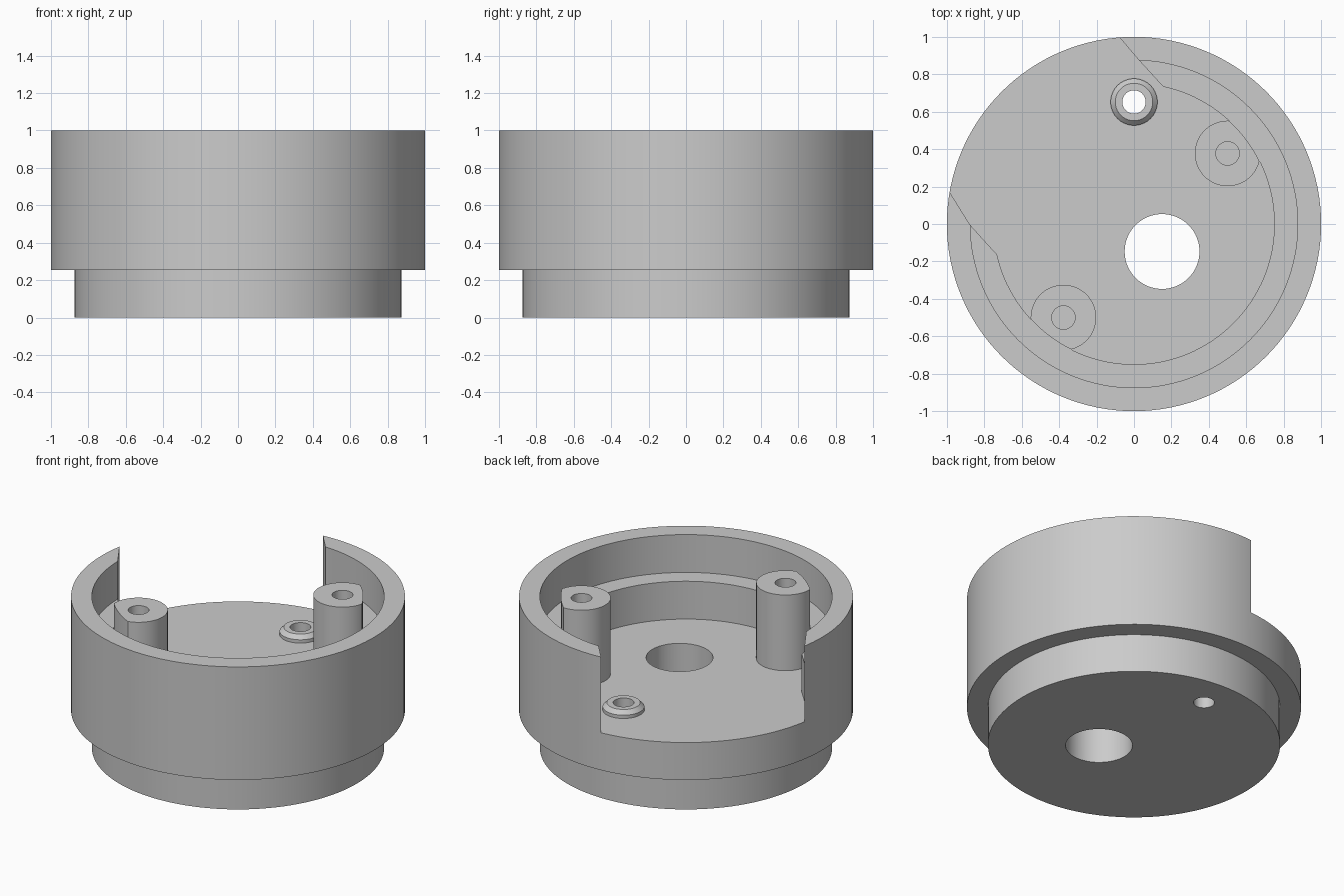
import bpy, bmesh, math

if "Cube" in bpy.data.objects:
    bpy.data.objects.remove(bpy.data.objects["Cube"])

grey = bpy.data.materials.new("plain grey")
grey.diffuse_color = (0.6, 0.6, 0.6, 1)
grey.use_nodes = True
grey.node_tree.nodes["Principled BSDF"].inputs["Base Color"].default_value = grey.diffuse_color


def finish(bm, name):
    bmesh.ops.recalc_face_normals(bm, faces=bm.faces[:])
    mesh = bpy.data.meshes.new(name)
    bm.to_mesh(mesh)
    bm.free()
    mesh.materials.append(grey)
    obj = bpy.data.objects.new(name, mesh)
    bpy.context.collection.objects.link(obj)
    return obj


def lathe(name, profile, x=0, y=0, steps=128, closed=False):
    """Revolve (radius, z) points round a vertical axis at x, y."""
    bm = bmesh.new()
    vs = [bm.verts.new((r, 0, z)) for r, z in profile]
    pairs = list(zip(vs, vs[1:])) + ([(vs[-1], vs[0])] if closed else [])
    es = [bm.edges.new(p) for p in pairs]
    bmesh.ops.spin(bm, geom=vs + es, cent=(0, 0, 0), axis=(0, 0, 1),
                   angle=math.tau, steps=steps)
    bmesh.ops.remove_doubles(bm, verts=bm.verts[:], dist=1e-5)
    bmesh.ops.translate(bm, verts=bm.verts[:], vec=(x, y, 0))
    return finish(bm, name)


def cylinder(name, r, z0, z1, x=0, y=0, steps=64):
    return lathe(name, [(0, z0), (r, z0), (r, z1), (0, z1)], x, y, steps)


def prism(name, outline, z0, z1):
    bm = bmesh.new()
    face = bm.faces.new([bm.verts.new((x, y, z0)) for x, y in outline])
    top = bmesh.ops.extrude_face_region(bm, geom=[face])["geom"]
    bmesh.ops.translate(bm, vec=(0, 0, z1 - z0),
                        verts=[v for v in top if isinstance(v, bmesh.types.BMVert)])
    return finish(bm, name)


def boolean(obj, tool, operation="DIFFERENCE"):
    mod = obj.modifiers.new("cut", "BOOLEAN")
    mod.operation, mod.object, mod.solver = operation, tool, "EXACT"
    bpy.context.view_layer.objects.active = obj
    bpy.ops.object.modifier_apply(modifier=mod.name)
    bpy.data.objects.remove(tool, do_unlink=True)


# Stepped cup: narrow plug below, wide wall above, ledge inside
body = lathe("stepped_cup", [(0, 0), (0.875, 0), (0.875, 0.253), (1, 0.253), (1, 1),
                             (0.875, 1), (0.875, 0.75), (0.75, 0.75), (0.75, 0.5), (0, 0.5)])

# Wall opening at the back left, down to floor level
boolean(body, prism("opening_cutter", [
    (0.19, 0.70), (0.15, 0.74), (0.025, 0.877), (-0.08, 1.0), (-0.3, 1.25), (-1.25, 1.25),
    (-1.25, 0.6), (-0.985, 0.17), (-0.876, -0.005), (-0.74, -0.155), (-0.70, -0.19)], 0.5, 1.2))

# Cable hole and small screw hole through the floor
boolean(body, cylinder("cable_hole_cutter", 0.2, -0.1, 0.7, 0.15, -0.147))
boolean(body, cylinder("screw_hole_cutter", 0.0625, -0.1, 0.7, 0, 0.652))

# Chamfered collar round the screw hole
collar = lathe("screw_collar", [(0.0625, 0.5), (0.125, 0.5), (0.125, 0.522),
                                (0.1, 0.548), (0.0625, 0.548)], 0, 0.652, 64, True)

# Two screw posts, trimmed to the inner bore, with blind holes
parts = [body, collar]
for side, x, y in (("right", 0.5, 0.377), ("left", -0.377, -0.5)):
    post = cylinder(side + "_screw_post", 0.175, 0.5, 1, x, y)
    boolean(post, cylinder("bore_trim", 0.75, 0.3, 1.2, steps=128), "INTERSECT")
    boolean(post, cylinder("post_hole_cutter", 0.0625, 0.51, 1.2, x, y))
    parts.append(post)

# Smooth round walls, sharp edges kept
bpy.ops.object.select_all(action="DESELECT")
for p in parts:
    p.select_set(True)
bpy.context.view_layer.objects.active = body
bpy.ops.object.shade_smooth_by_angle(angle=math.radians(30))
